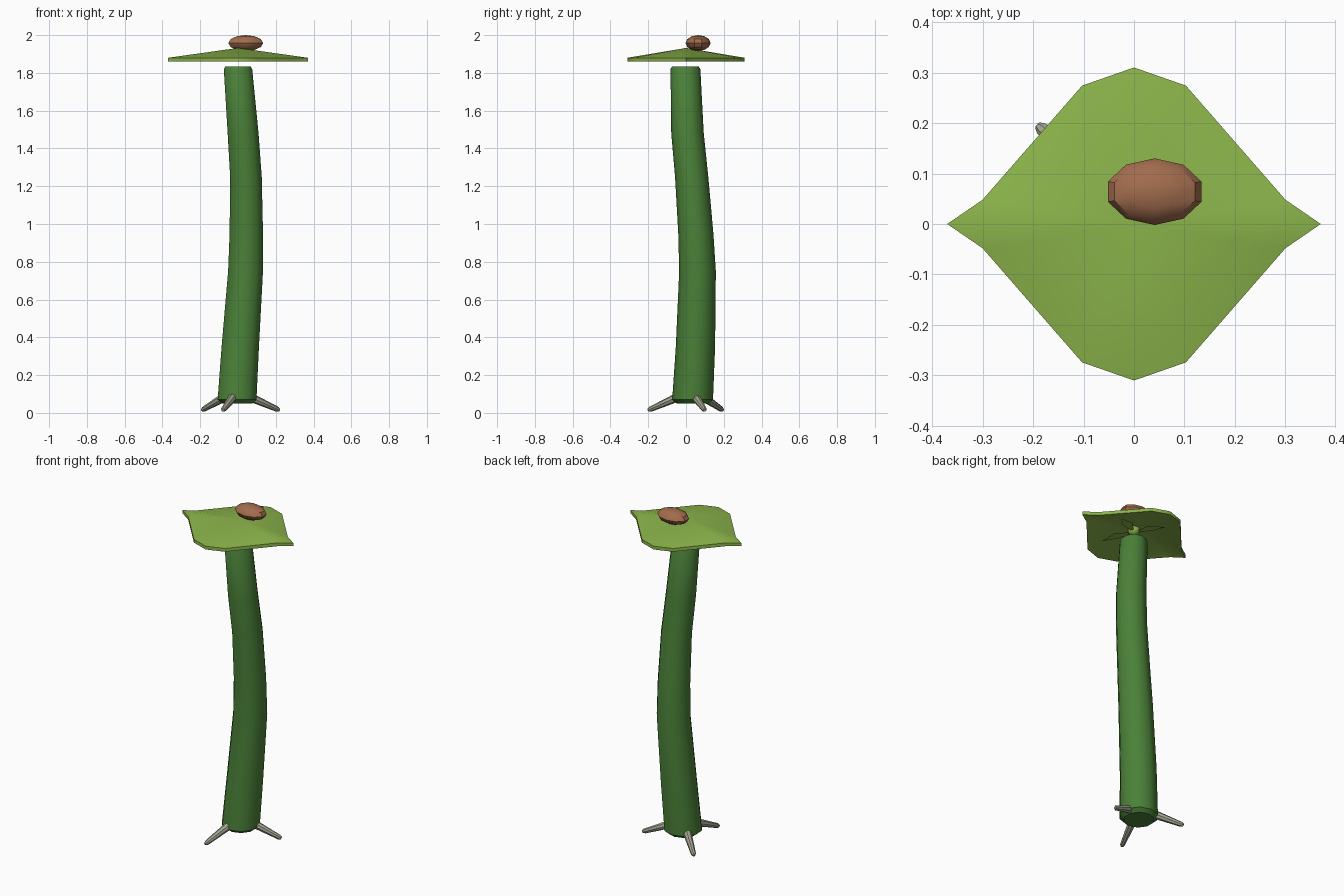
import bpy, bmesh, math
from mathutils import Vector

cube = bpy.data.objects.get("Cube")
if cube:
    bpy.data.objects.remove(cube)


def material(name, rgb):
    m = bpy.data.materials.new(name)
    m.use_nodes = True
    m.diffuse_color = (*rgb, 1)
    m.node_tree.nodes["Principled BSDF"].inputs["Base Color"].default_value = (*rgb, 1)
    return m


STALK = material("stalk green", (0.07, 0.22, 0.04))
LEAF = material("leaf green", (0.26, 0.46, 0.07))
BROWN = material("nut brown", (0.36, 0.15, 0.075))
ROOT = material("root grey", (0.37, 0.38, 0.29))


def finish(name, bm, mat, angle=40):
    bmesh.ops.recalc_face_normals(bm, faces=bm.faces)
    mesh = bpy.data.meshes.new(name)
    bm.to_mesh(mesh)
    bm.free()
    mesh.materials.append(mat)
    ob = bpy.data.objects.new(name, mesh)
    bpy.context.collection.objects.link(ob)
    bpy.ops.object.select_all(action="DESELECT")
    ob.select_set(True)
    bpy.context.view_layer.objects.active = ob
    bpy.ops.object.shade_smooth_by_angle(angle=math.radians(angle))
    return ob


def bridge(bm, a, b):
    for i in range(len(a)):
        j = (i + 1) % len(a)
        bm.faces.new((a[i], a[j], b[j], b[i]))


def tube(name, sections, sides, mat, axis=Vector((0, 0, 1))):
    """Capped tube through (centre, radius) sections."""
    turn = Vector((0, 0, 1)).rotation_difference(axis)
    bm = bmesh.new()
    rings = []
    for centre, r in sections:
        angles = [2 * math.pi * (i + 0.5) / sides for i in range(sides)]
        rings.append([bm.verts.new(Vector(centre) + turn @ Vector((r * math.cos(t), r * math.sin(t), 0)))
                      for t in angles])
    for a, b in zip(rings, rings[1:]):
        bridge(bm, a, b)
    bm.faces.new(rings[0])
    bm.faces.new(rings[-1])
    return finish(name, bm, mat)


def ellipsoid(name, centre, size, segments, rings, mat, angle):
    bm = bmesh.new()
    bmesh.ops.create_uvsphere(bm, u_segments=segments, v_segments=rings, radius=1)
    for v in bm.verts:
        v.co = Vector(centre) + v.co * Vector(size)
    return finish(name, bm, mat, angle)


# Gently bent stalk
tube("stalk", [
    ((-0.005, 0.035, 0.05), 0.085),
    ((-0.005, 0.035, 0.07), 0.108),
    ((0.012, 0.05, 0.35), 0.104),
    ((0.04, 0.061, 0.75), 0.097),
    ((0.044, 0.052, 0.95), 0.093),
    ((0.042, 0.03, 1.25), 0.088),
    ((0.027, 0.008, 1.48), 0.086),
    ((0, -0.003, 1.82), 0.079),
    ((0, -0.003, 1.835), 0.07)], 10, STALK)

# Three roots spreading from the foot
for i, (start, tip) in enumerate([
        ((-0.07, 0.09, 0.085), (-0.19, 0.195, 0.014)),
        ((-0.025, -0.04, 0.085), (-0.08, -0.2, 0.014)),
        ((0.06, 0.05, 0.085), (0.22, 0.1, 0.014))]):
    a, b = Vector(start), Vector(tip)
    tube(f"root_{i + 1}", [(a, 0.024), (a.lerp(b, 0.93), 0.014), (b, 0.008)],
         8, ROOT, (b - a).normalized())

# Leaf cap: shallow pointed shell with a thin rim
quarter = [(0.37, 0), (0.3, 0.048), (0.103, 0.274), (0, 0.31)]
outline = quarter + [(-x, y) for x, y in quarter[-2::-1]]
outline += [(x, -y) for x, y in outline[-2:0:-1]]
bm = bmesh.new()
rims = []
for rim_z, peak_z in ((1.88, 1.932), (1.86, 1.912)):
    rim = [bm.verts.new((x, y, rim_z)) for x, y in outline]
    peak = bm.verts.new((0, 0, peak_z))
    for i in range(len(rim)):
        bm.faces.new((rim[i], rim[(i + 1) % len(rim)], peak))
    rims.append(rim)
bridge(bm, *rims)
finish("leaf_cap", bm, LEAF)

# Knob and small leaflets under the cap
ellipsoid("leaf_knob", (0, 0, 1.895), (0.035, 0.035, 0.03), 10, 6, LEAF, 60)
bm = bmesh.new()
for turn in (0.5, 2.0, 3.7, 5.2):
    d = Vector((math.cos(turn), math.sin(turn), 0))
    side = Vector((-d.y, d.x, 0)) * 0.03
    up = Vector((0, 0, 1.885))
    pts = [up, up + d * 0.1 + side, up + d * 0.19 - Vector((0, 0, 0.015)), up + d * 0.1 - side]
    bm.faces.new([bm.verts.new(p) for p in pts])
bmesh.ops.solidify(bm, geom=bm.faces[:], thickness=0.005)
finish("under_leaflets", bm, LEAF)

# Nut resting on the cap
ellipsoid("nut", (0.041, 0.064, 1.958), (0.097, 0.066, 0.042), 10, 6, BROWN, 35)
